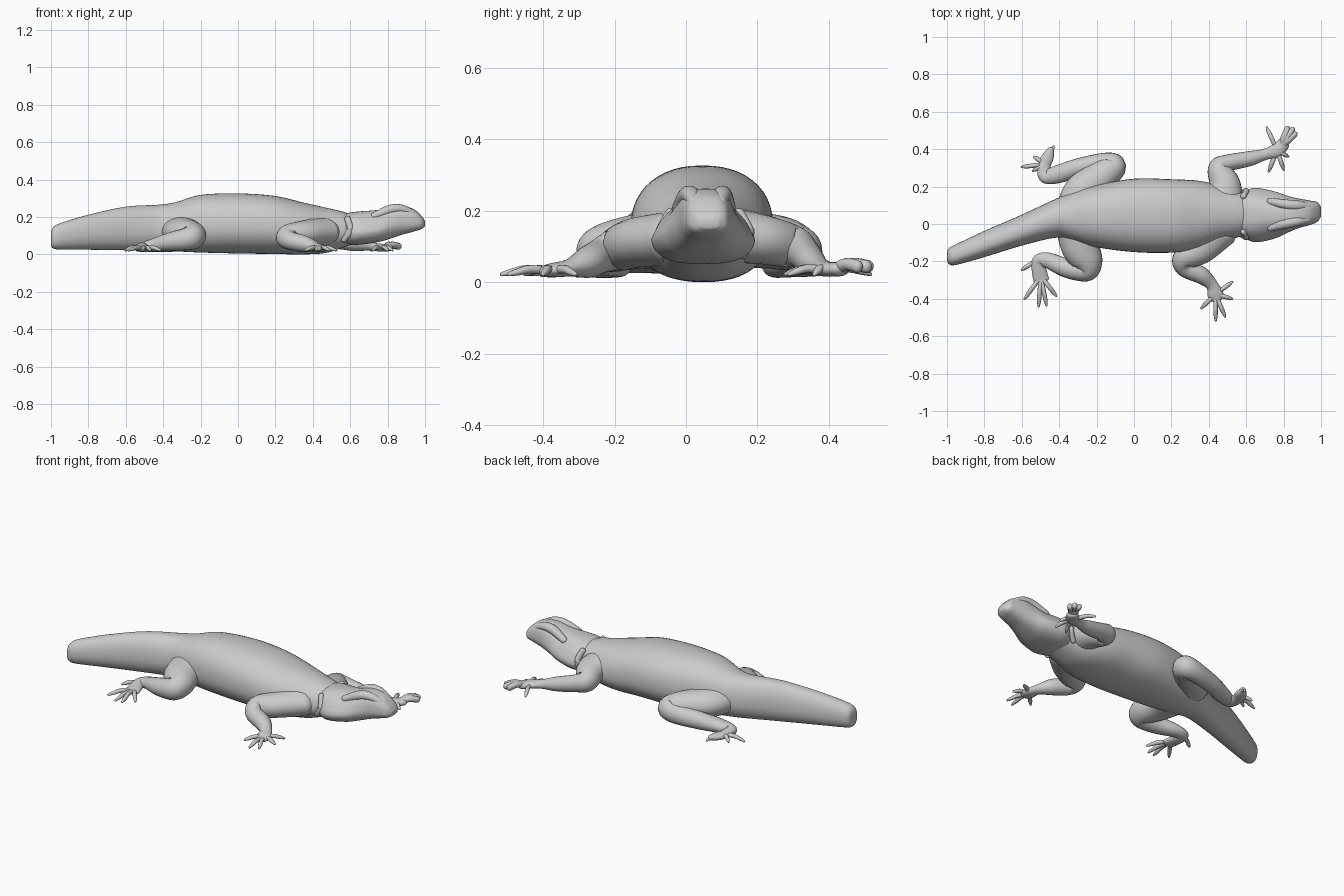
import bpy, bmesh, math
from mathutils import Vector


def spline(keys, steps):
    """Catmull-Rom interpolation of equal-length tuples."""
    out = []
    for i in range(len(keys) - 1):
        p0, p1, p2 = keys[max(i - 1, 0)], keys[i], keys[i + 1]
        p3 = keys[min(i + 2, len(keys) - 1)]
        for s in range(steps):
            t = s / steps
            out.append([0.5 * (2 * b + (c - a) * t + (2 * a - 5 * b + 4 * c - d) * t * t
                               + (3 * b - a - 3 * c + d) * t ** 3)
                        for a, b, c, d in zip(p0, p1, p2, p3)])
    return out + [list(keys[-1])]


def loft(name, rings):
    """Closed skin over a list of rings with equal point counts."""
    bm = bmesh.new()
    loops = [[bm.verts.new(p) for p in ring] for ring in rings]
    n = len(loops[0])
    for a, b in zip(loops, loops[1:]):
        for i in range(n):
            bm.faces.new((a[i], a[(i + 1) % n], b[(i + 1) % n], b[i]))
    bm.faces.new(loops[0][::-1])
    bm.faces.new(loops[-1])
    bmesh.ops.recalc_face_normals(bm, faces=bm.faces)
    for f in bm.faces:
        f.smooth = True
    mesh = bpy.data.meshes.new(name)
    bm.to_mesh(mesh)
    bm.free()
    obj = bpy.data.objects.new(name, mesh)
    bpy.context.collection.objects.link(obj)
    return obj


def trunk(name, keys, power, n=48, steps=6):
    """Sections across x: (x, centre y, half width, bottom, top, top narrowing)."""
    rings = []
    for x, cy, hw, zb, zt, taper in spline(keys, steps):
        ring = []
        for i in range(n):
            a = 2 * math.pi * i / n
            c, s = math.cos(a), math.sin(a)
            u = math.copysign(abs(c) ** (2 / power), c)
            v = math.copysign(abs(s) ** (2 / power), s)
            w = hw * (1 + (taper - 1) * max(0, 0.2 + 0.8 * v))
            ring.append((x, cy + w * u, (zb + zt) / 2 + (zt - zb) / 2 * v))
        rings.append(ring)
    return loft(name, rings)


def limb(name, keys, n=20, steps=8):
    """Round-ended tube through (x, y, z, half width, half height)."""
    pts = spline(keys, steps)
    pos = [Vector(p[:3]) for p in pts]
    rings = []

    def ring(c, t, rw, rh):
        side = t.cross(Vector((0, 0, 1))).normalized()
        up = side.cross(t)
        rings.append([c + side * rw * math.cos(2 * math.pi * i / n)
                      + up * rh * math.sin(2 * math.pi * i / n) for i in range(n)])

    for i, p in enumerate(pts):
        t = (pos[min(i + 1, len(pos) - 1)] - pos[max(i - 1, 0)]).normalized()
        cap = [k * math.pi / 10 for k in range(1, 5)]
        r = min(p[3], p[4])
        if i == 0:
            for a in cap[::-1]:
                ring(pos[i] - t * r * math.sin(a), t, p[3] * math.cos(a), p[4] * math.cos(a))
        ring(pos[i], t, p[3], p[4])
        if i == len(pts) - 1:
            for a in cap:
                ring(pos[i] + t * r * math.sin(a), t, p[3] * math.cos(a), p[4] * math.cos(a))
    return loft(name, rings)


def toes(name, root, tips):
    """Arched slender digits from a palm centre to each tip."""
    rx, ry, rz = root
    for i, (x, y) in enumerate(tips):
        at = lambda f: (rx + (x - rx) * f, ry + (y - ry) * f)
        limb(f"{name}_{i + 1}", [(*at(0), rz, .011, .012), (*at(.5), rz + .006, .012, .012),
                                 (*at(.8), rz - .002, .011, .01), (*at(1), .022, .006, .006)],
             n=10, steps=4)


# Torso running into the blunt curved tail
trunk("body_and_tail", [
    (-1.0, -.175, .015, .05, .115, 1), (-.99, -.172, .042, .033, .143, 1),
    (-.95, -.163, .056, .026, .167, .95), (-.8, -.107, .071, .025, .212, .9),
    (-.6, -.033, .084, .022, .255, .9), (-.42, .03, .105, .02, .266, .9),
    (-.33, .04, .13, .016, .28, .95), (-.2, .042, .168, .01, .318, .95),
    (0, .046, .198, .005, .326, .95), (.2, .043, .198, .002, .312, .95),
    (.35, .05, .183, .0, .277, .9), (.47, .055, .15, .008, .25, .85),
    (.57, .053, .122, .04, .226, .85), (.64, .053, .09, .07, .2, .8)], 2.3)

# Wedge-shaped head with wide jaw and narrow crown
trunk("head", [
    (.56, .05, .1, .06, .208, .85), (.59, .05, .125, .052, .222, .78),
    (.65, .048, .147, .052, .23, .62), (.75, .048, .128, .066, .238, .57),
    (.82, .052, .1, .086, .258, .68), (.88, .057, .08, .106, .26, .85),
    (.94, .06, .066, .122, .242, .88), (.98, .064, .053, .135, .207, .9),
    (1.0, .066, .025, .15, .178, 1)], 2.8)

# Low brow ridges and neck folds
for side, tag in ((-1, "right"), (1, "left")):
    limb(f"brow_{tag}", [(.73, .05 + side * .07, .205, .02, .02),
                         (.81, .053 + side * .052, .238, .026, .026),
                         (.87, .057 + side * .043, .243, .026, .024),
                         (.93, .06 + side * .036, .222, .018, .018)], n=16)
    limb(f"neck_fold_{tag}", [(.565, .053 + side * .105, .08, .014, .018),
                              (.6, .053 + side * .122, .13, .016, .02),
                              (.585, .053 + side * .095, .19, .016, .018)], n=14)

# Front legs
limb("front_leg_right", [
    (.44, -.03, .12, .115, .08), (.36, -.13, .112, .083, .07), (.27, -.185, .095, .064, .065),
    (.275, -.235, .075, .05, .05), (.36, -.275, .055, .046, .044), (.415, -.325, .04, .033, .025),
    (.435, -.375, .033, .043, .02), (.44, -.4, .03, .034, .016)])
toes("front_toe_right", (.435, -.375, .03),
     [(.36, -.45), (.437, -.515), (.487, -.495), (.525, -.4), (.525, -.31)])
limb("front_leg_left", [
    (.48, .12, .13, .105, .08), (.485, .21, .12, .085, .07), (.455, .295, .1, .06, .061),
    (.5, .325, .085, .046, .05), (.62, .35, .058, .04, .04), (.7, .372, .045, .03, .025),
    (.765, .395, .036, .038, .021), (.8, .43, .036, .034, .02)])
toes("front_toe_left", (.765, .395, .032),
     [(.71, .515), (.825, .36), (.80, .29), (.72, .28)])
for k, (x, y) in enumerate([(.82, .51), (.847, .505), (.86, .48)]):
    limb(f"front_curled_toe_left_{k + 1}", [(.79, .42, .035, .018, .018),
         ((.79 + x) / 2, (.42 + y) / 2, .05, .02, .018), (x, y, .043, .015, .018)], n=12, steps=4)

# Hind legs
limb("hind_leg_right", [
    (-.3, 0, .12, .12, .09), (-.285, -.12, .115, .105, .078), (-.247, -.205, .1, .08, .072),
    (-.26, -.25, .085, .058, .062), (-.36, -.235, .068, .052, .05), (-.46, -.195, .048, .042, .034),
    (-.51, -.2, .038, .036, .026), (-.505, -.26, .032, .04, .02), (-.495, -.3, .028, .042, .016)])
toes("hind_toe_right", (-.498, -.28, .03),
     [(-.585, -.4), (-.51, -.44), (-.468, -.435), (-.415, -.385)])
toes("hind_outer_toe_right", (-.53, -.2, .03), [(-.6, -.245)])
limb("hind_leg_left", [
    (-.3, .07, .12, .115, .085), (-.27, .17, .12, .105, .08), (-.165, .26, .11, .084, .075),
    (-.11, .31, .095, .068, .066), (-.17, .325, .08, .054, .058), (-.3, .3, .066, .05, .05),
    (-.41, .265, .05, .048, .038), (-.475, .255, .04, .036, .028), (-.48, .31, .036, .034, .022),
    (-.46, .36, .036, .032, .02), (-.445, .395, .038, .018, .016)])
toes("hind_toe_left", (-.475, .32, .034),
     [(-.6, .305), (-.54, .285), (-.535, .36), (-.43, .415)])
